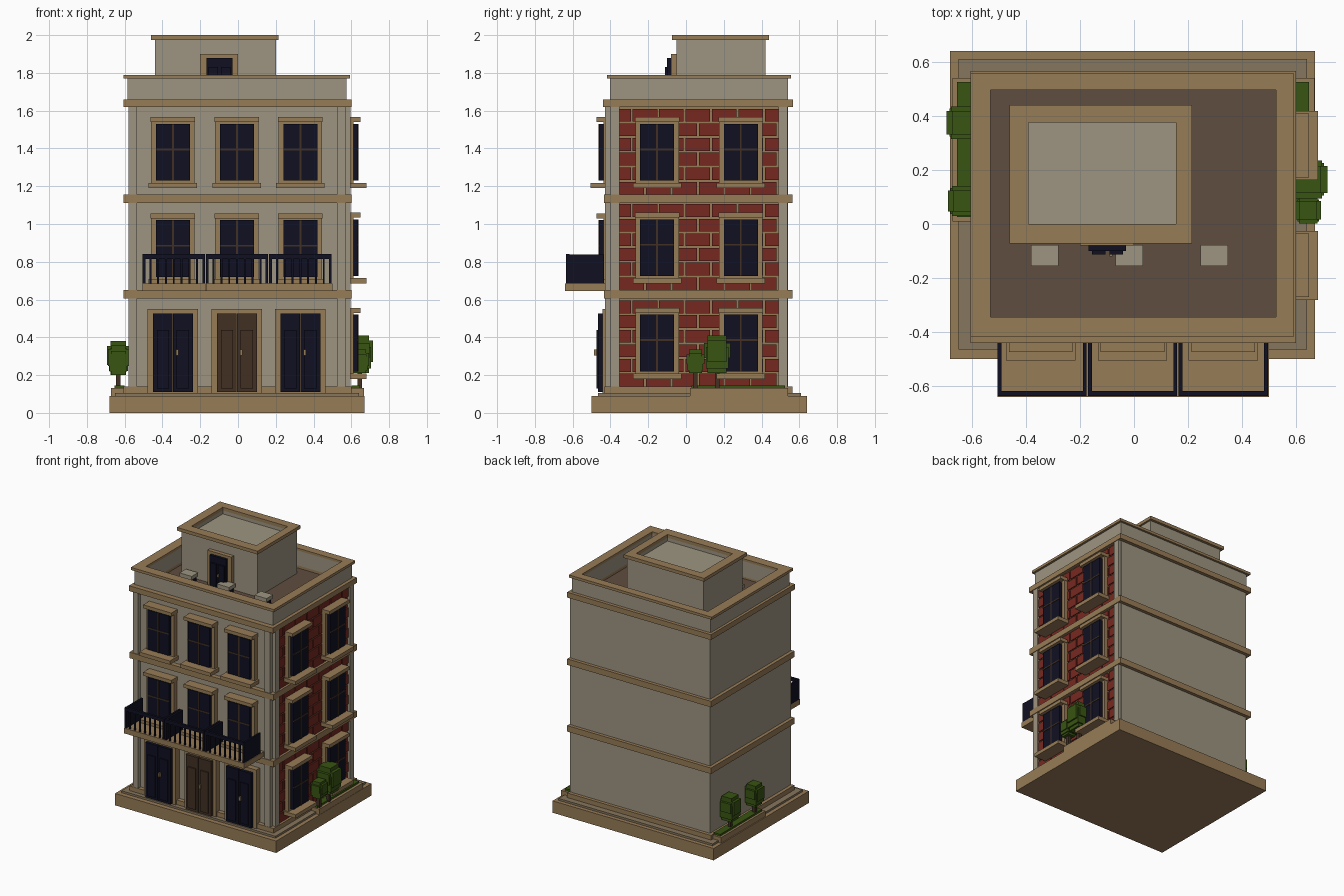
import bpy
import bmesh

cube = bpy.data.objects.get("Cube")
if cube:
    bpy.data.objects.remove(cube, do_unlink=True)


def material(name, r, g, b):
    m = bpy.data.materials.new(name)
    m.use_nodes = True
    m.diffuse_color = (r, g, b, 1)
    m.node_tree.nodes["Principled BSDF"].inputs["Base Color"].default_value = (r, g, b, 1)
    return m


WALL = material("pale plaster", 0.34, 0.30, 0.22)
TRIM = material("tan stone", 0.31, 0.20, 0.095)
BRICK = material("red brick", 0.185, 0.022, 0.015)
NAVY = material("dark navy", 0.005, 0.005, 0.016)
WOOD = material("dark wood", 0.055, 0.03, 0.017)
ROOF = material("roof brown", 0.115, 0.075, 0.05)
STONE = material("grey step", 0.24, 0.18, 0.11)
LEAF = material("leaf green", 0.04, 0.09, 0.006)

parts = {}


def box(name, mat, x0, x1, y0, y1, z0, z1):
    """Queue a box, given by its extents, for the named part."""
    parts.setdefault(name, (mat, []))[1].append((x0, x1, y0, y1, z0, z1))


def ring(name, mat, outer, inner, z0, z1):
    """Four walls between an outer and an inner rectangle."""
    x0, x1, y0, y1 = outer
    a0, a1, b0, b1 = inner
    box(name, mat, x0, x1, y0, b0, z0, z1)
    box(name, mat, x0, x1, b1, y1, z0, z1)
    box(name, mat, x0, a0, b0, b1, z0, z1)
    box(name, mat, a1, x1, b0, b1, z0, z1)


def on_wall(side, name, mat, u0, u1, d0, d1, z0, z1):
    """Box on a wall: u runs along it, d is the distance out from it."""
    if side == "front":
        box(side + "_" + name, mat, u0, u1, -0.40 - d1, -0.40 - d0, z0, z1)
    else:
        box(side + "_" + name, mat, 0.575 + d0, 0.575 + d1, u0, u1, z0, z1)


def window(side, u, z):
    """Framed window; z is the bottom of the glass."""
    top = z + 0.30
    on_wall(side, "window_frames", TRIM, u - 0.115, u + 0.115, 0, 0.036, z - 0.012, top + 0.012)
    on_wall(side, "window_glass", NAVY, u - 0.09, u + 0.09, 0.03, 0.06, z, top)
    on_wall(side, "window_bars", WOOD, u - 0.005, u + 0.005, 0.055, 0.063, z, top)
    on_wall(side, "window_bars", WOOD, u - 0.09, u + 0.09, 0.055, 0.063, z + 0.16, z + 0.17)
    on_wall(side, "window_hoods", TRIM, u - 0.118, u + 0.118, 0, 0.073, top + 0.01, top + 0.036)
    on_wall(side, "window_sills", TRIM, u - 0.128, u + 0.128, 0, 0.105, z - 0.04, z - 0.012)


def door(u, mat):
    """Ground-floor double door with raised panels."""
    on_wall("front", "door_frames", TRIM, u - 0.133, u + 0.133, 0, 0.042, 0.10, 0.55)
    name = "entrance_door" if mat is WOOD else "side_doors"
    for s in (-1, 1):
        a, b = sorted((u + s * 0.002, u + s * 0.106))
        on_wall("front", name, mat, a, b, 0.02, 0.065, 0.11, 0.525)
        a, b = sorted((u + s * 0.02, u + s * 0.085))
        on_wall("front", name, mat, a, b, 0.06, 0.074, 0.13, 0.44)
    on_wall("front", "door_handles", TRIM, u + 0.017, u + 0.030, 0.06, 0.087, 0.305, 0.335)


def tree(x, y, z, w, h):
    """Blocky tree: trunk with stacked and crossed foliage blocks."""
    box("tree_trunks", WOOD, x - 0.012, x + 0.012, y - 0.012, y + 0.012, 0.13, z + 0.03)
    for wx, wy, lo, hi in ((0.34, 0.36, 0, 1), (0.5, 0.36, 0.3, 0.86),
                           (0.36, 0.5, 0.4, 0.8), (0.42, 0.43, 0.12, 0.7)):
        box("tree_foliage", LEAF, x - w * wx, x + w * wx, y - w * wy, y + w * wy, z + h * lo, z + h * hi)


# Base, step and plinth
box("base_slab", TRIM, -0.68, 0.67, -0.50, 0.64, 0, 0.09)
box("base_step", STONE, -0.65, 0.64, -0.465, 0.61, 0.09, 0.105)
box("plinth", TRIM, -0.605, 0.60, -0.432, 0.565, 0.10, 0.14)

# Body, corner pilasters and floor bands
box("main_body", WALL, -0.58, 0.57, -0.40, 0.54, 0.10, 1.63)
for x in (-0.58, 0.525):
    box("front_pilasters", WALL, x, x + 0.045, -0.43, -0.40, 0.105, 1.62)
for y in (-0.40, 0.49):
    box("side_pilasters", WALL, 0.57, 0.595, y, y + 0.048, 0.105, 1.62)
for z in (0.605, 1.11):
    box("floor_bands", TRIM, -0.605, 0.60, -0.435, 0.565, z, z + 0.045)

# Brick side wall: mortar sheet with separate staggered bricks
box("mortar", TRIM, 0.565, 0.575, -0.352, 0.49, 0.14, 1.62)
row_h, brick_w, gap = 0.0775, 0.14, 0.010
for z0 in (0.14, 0.65, 1.155):
    for row in range(6):
        z = z0 + row * row_h
        y = -0.352 - (row % 2) * brick_w / 2
        while y < 0.48:
            a, b = max(y, -0.352), min(y + brick_w - gap, 0.49)
            if b - a > 0.01:
                box("bricks", BRICK, 0.57, 0.583, a, b, z, min(z + row_h - gap, 1.61))
            y += brick_w

# Windows and doors
columns = (-0.345, -0.006, 0.33)
for u in columns:
    for z in (0.72, 1.23):
        window("front", u, z)
for u in (-0.153, 0.29):
    for z in (0.22, 0.725, 1.23):
        window("side", u, z)
for u, mat in zip(columns, (NAVY, WOOD, NAVY)):
    door(u, mat)

# Balconies
for x0 in (-0.505, -0.170, 0.165):
    x1 = x0 + 0.33
    box("balcony_floors", TRIM, x0, x1 + 0.004, -0.64, -0.40, 0.645, 0.685)
    for x in (x0, x1 - 0.014):
        box("balcony_sides", NAVY, x, x + 0.014, -0.635, -0.435, 0.685, 0.838)
    box("balcony_rails", NAVY, x0, x1, -0.636, -0.618, 0.815, 0.84)
    for i in range(1, 8):
        x = x0 + i * 0.33 / 8
        box("balusters", NAVY, x - 0.005, x + 0.005, -0.632, -0.622, 0.685, 0.82)

# Cornice, parapet and roof deck
inner = (-0.53, 0.525, -0.345, 0.495)
ring("cornice", TRIM, (-0.605, 0.60, -0.44, 0.566), inner, 1.62, 1.66)
ring("parapet", WALL, (-0.585, 0.575, -0.402, 0.541), inner, 1.655, 1.772)
ring("parapet_cap", TRIM, (-0.605, 0.592, -0.417, 0.557), inner, 1.77, 1.79)
box("roof_deck", ROOF, -0.54, 0.535, -0.355, 0.505, 1.62, 1.64)

# Roof house with rimmed top and door
box("roof_house", WALL, -0.44, 0.20, -0.05, 0.42, 1.63, 1.95)
ring("roof_house_rim", WALL, (-0.44, 0.20, -0.05, 0.42), (-0.39, 0.155, 0, 0.375), 1.95, 1.976)
ring("roof_house_cap", TRIM, (-0.46, 0.215, -0.073, 0.44), (-0.39, 0.155, 0, 0.375), 1.975, 2.0)
box("roof_door_frame", TRIM, -0.20, 0.0, -0.08, -0.05, 1.64, 1.90)
box("roof_door", NAVY, -0.168, -0.03, -0.10, -0.07, 1.64, 1.88)
for x in (-0.155, -0.09):
    box("roof_door", NAVY, x, x + 0.05, -0.112, -0.095, 1.65, 1.83)
box("roof_door_handle", TRIM, -0.09, -0.08, -0.12, -0.10, 1.74, 1.76)

# Roof vents
for x in (-0.33, -0.018, 0.297):
    box("vent_bodies", NAVY, x - 0.042, x + 0.042, -0.146, -0.088, 1.64, 1.685)
    box("vent_lids", WALL, x - 0.051, x + 0.051, -0.155, -0.078, 1.68, 1.708)

# Planters, grass and trees
box("planters", TRIM, 0.59, 0.668, 0.02, 0.54, 0.085, 0.132)
box("planters", TRIM, -0.672, -0.59, 0.01, 0.54, 0.085, 0.132)
box("grass", LEAF, 0.60, 0.647, 0.03, 0.525, 0.13, 0.146)
box("grass", LEAF, -0.655, -0.60, 0.025, 0.525, 0.13, 0.146)
tree(0.645, 0.05, 0.21, 0.095, 0.125)
tree(0.645, 0.165, 0.21, 0.14, 0.20)
tree(-0.633, 0.375, 0.20, 0.12, 0.18)
tree(-0.633, 0.085, 0.20, 0.11, 0.16)

# Build one mesh object per part
for name, (mat, boxes) in parts.items():
    bm = bmesh.new()
    for x0, x1, y0, y1, z0, z1 in boxes:
        verts = bmesh.ops.create_cube(bm, size=1)["verts"]
        bmesh.ops.scale(bm, vec=(x1 - x0, y1 - y0, z1 - z0), verts=verts)
        bmesh.ops.translate(bm, vec=((x0 + x1) / 2, (y0 + y1) / 2, (z0 + z1) / 2), verts=verts)
    mesh = bpy.data.meshes.new(name)
    bm.to_mesh(mesh)
    bm.free()
    mesh.materials.append(mat)
    bpy.context.collection.objects.link(bpy.data.objects.new(name, mesh))
